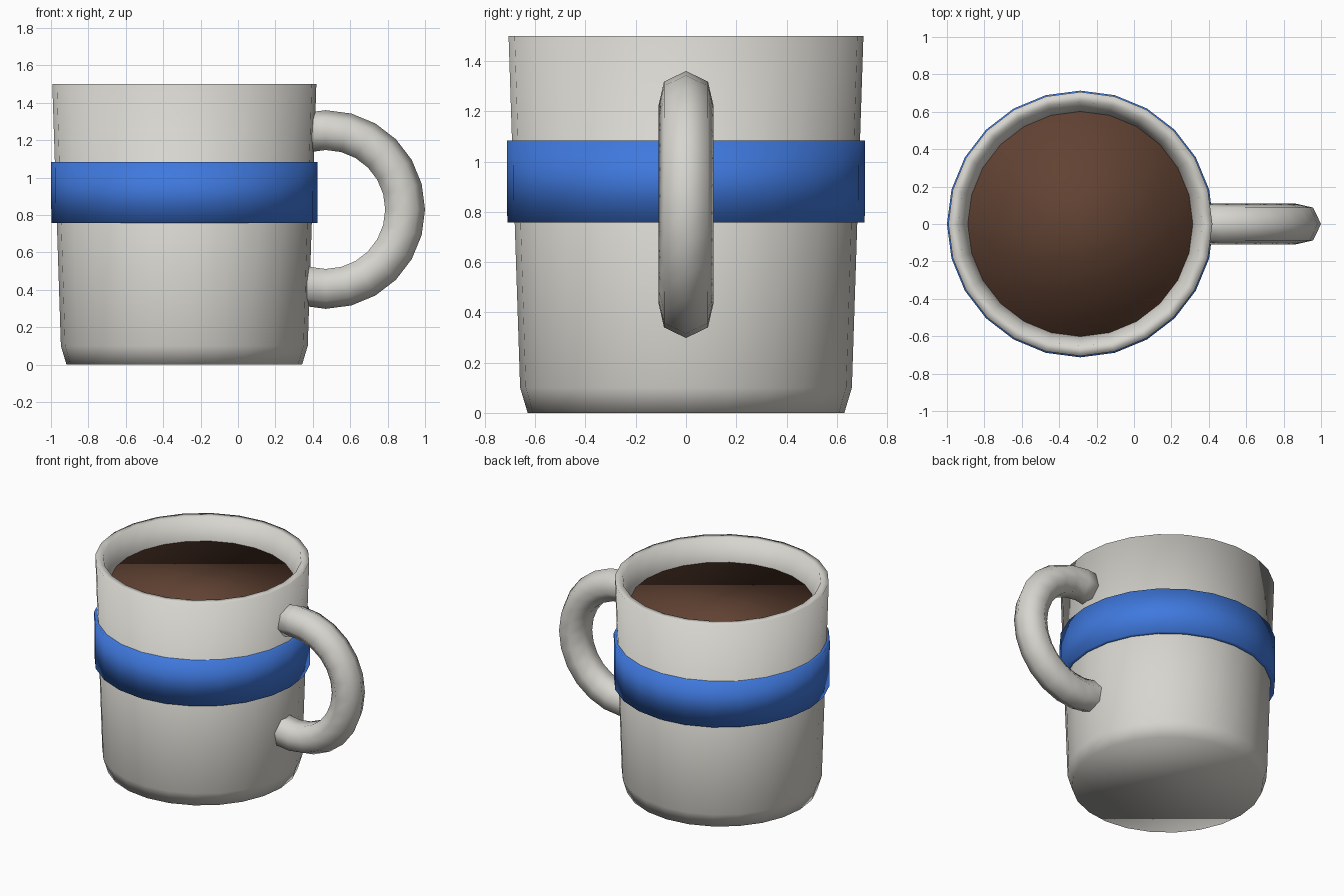
import bpy
import bmesh
from math import sin, cos, tau, radians

cube = bpy.data.objects.get("Cube")
if cube:
    bpy.data.objects.remove(cube, do_unlink=True)

SIDES = 24
CUP_X = -0.287


def material(name, rgb):
    mat = bpy.data.materials.new(name)
    mat.use_nodes = True
    colour = (*rgb, 1)
    mat.diffuse_color = colour
    shader = mat.node_tree.nodes["Principled BSDF"]
    shader.inputs["Base Color"].default_value = colour
    shader.inputs["Roughness"].default_value = 0.6
    return mat


def finish(name, bm, mat, x=0):
    """Turn a bmesh into a smooth-shaded object."""
    bmesh.ops.recalc_face_normals(bm, faces=bm.faces)
    for face in bm.faces:
        face.smooth = True
    mesh = bpy.data.meshes.new(name)
    bm.to_mesh(mesh)
    bm.free()
    mesh.materials.append(mat)
    obj = bpy.data.objects.new(name, mesh)
    obj.location.x = x
    bpy.context.collection.objects.link(obj)
    return obj


def skin(rings, closed=False):
    """Bridge rings of points; cap both ends, or join last to first."""
    bm = bmesh.new()
    loops = [[bm.verts.new(p) for p in ring] for ring in rings]
    pairs = list(zip(loops, loops[1:]))
    if closed:
        pairs.append((loops[-1], loops[0]))
    else:
        bm.faces.new(loops[0])
        bm.faces.new(loops[-1])
    for a, b in pairs:
        for i in range(len(a)):
            j = (i + 1) % len(a)
            bm.faces.new((a[i], a[j], b[j], b[i]))
    return bm


def circle(radius, z):
    return [(radius * cos(tau * i / SIDES), radius * sin(tau * i / SIDES), z)
            for i in range(SIDES)]


def lathe(profile, closed=False):
    return skin([circle(r, z) for r, z in profile], closed)


ceramic = material("warm white ceramic", (0.68, 0.665, 0.62))
blue = material("blue glaze", (0.05, 0.19, 0.73))
brown = material("coffee brown", (0.12, 0.055, 0.033))

# Tapered cup with a chamfered foot and a hollow inside
cup = [(0.63, 0), (0.66, 0.1), (0.706, 1.5), (0.652, 1.5), (0.6, 1.34), (0.56, 0.12)]
finish("cup_body", lathe(cup), ceramic, CUP_X)

# Raised band around the cup
band = [(0.711, 0.757), (0.713, 1.083), (0.66, 1.083), (0.66, 0.757)]
finish("colour_band", lathe(band, closed=True), blue, CUP_X)

# Drink surface
finish("coffee", lathe([(0.598, 1.26), (0.603, 1.345)]), brown, CUP_X)

# Handle: seven-sided tube swept round an arc, ends buried in the wall
ARC, TUBE, TUBE_SIDES = 0.419, 0.112, 7
HANDLE_X, HANDLE_Z = 0.469, 0.829
rings = []
for degrees in range(-120, 106, 15):
    a = radians(degrees)
    ring = []
    for i in range(TUBE_SIDES):
        t = tau * i / TUBE_SIDES
        r = ARC + TUBE * cos(t)
        ring.append((r * cos(a), TUBE * sin(t), HANDLE_Z + r * sin(a)))
    rings.append(ring)
finish("handle", skin(rings), ceramic, HANDLE_X)
